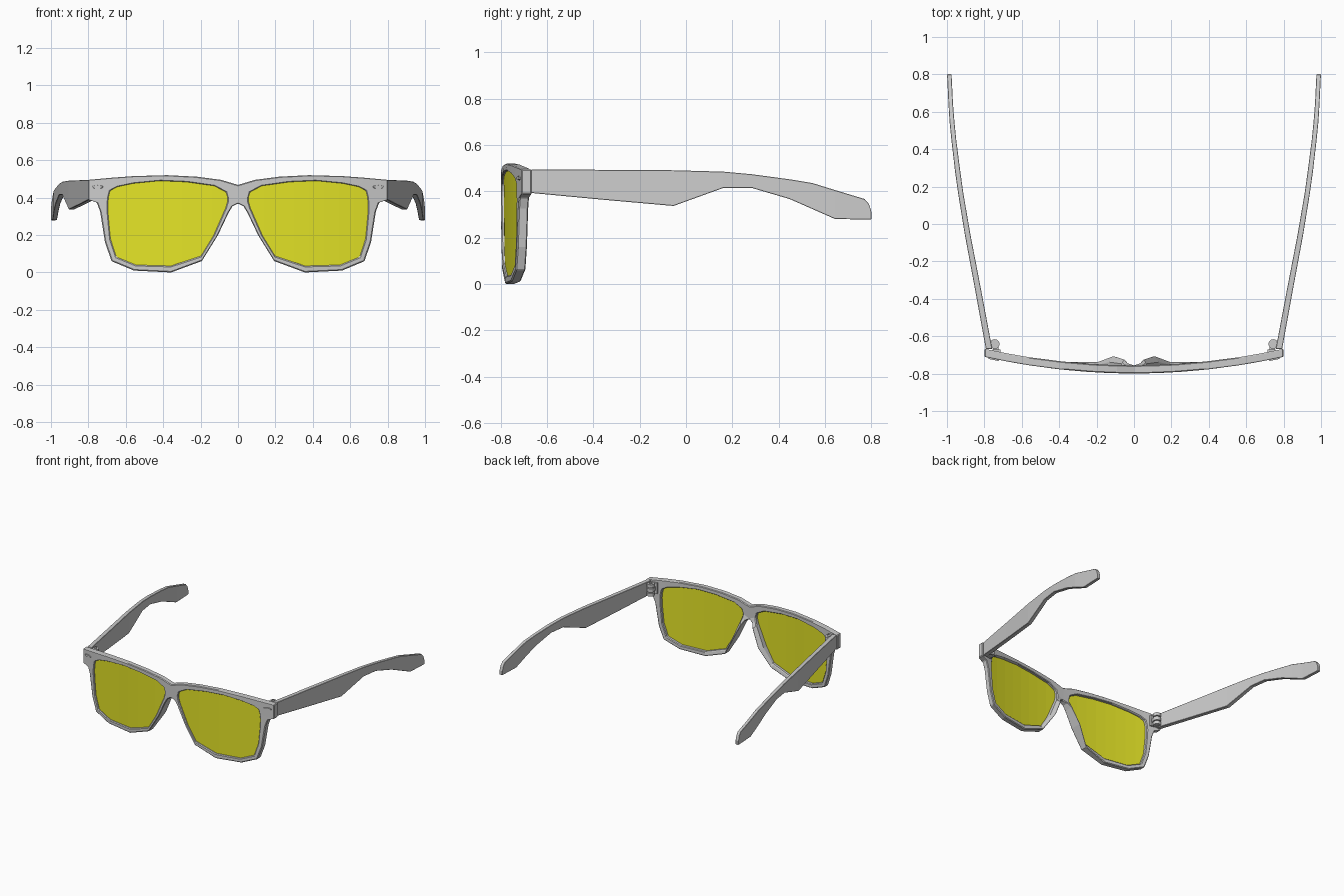
import bpy, bmesh
from math import pi
from mathutils import Matrix, Vector

if "Cube" in bpy.data.objects:
    bpy.data.objects.remove(bpy.data.objects["Cube"])


def front_y(x):
    # gentle wrap of the frame front
    return -0.799 + 0.089 * (x / 0.8) ** 2


def finish(name, bm, color=None, bevel=0):
    bmesh.ops.recalc_face_normals(bm, faces=bm.faces)
    me = bpy.data.meshes.new(name)
    bm.to_mesh(me)
    bm.free()
    ob = bpy.data.objects.new(name, me)
    bpy.context.collection.objects.link(ob)
    m = ob.modifiers.new("mirror", 'MIRROR')
    m.use_clip = True
    if bevel:
        b = ob.modifiers.new("bevel", 'BEVEL')
        b.width, b.segments, b.limit_method = bevel, 1, 'ANGLE'
        b.angle_limit = 0.8
    if color:
        mat = bpy.data.materials.new(name)
        mat.diffuse_color = color
        mat.use_nodes = True
        mat.node_tree.nodes["Principled BSDF"].inputs["Base Color"].default_value = mat.diffuse_color
        me.materials.append(mat)
    return ob


def box(bm, x0, x1, y0, y1, z0, z1):
    c = Vector(((x0 + x1) / 2, (y0 + y1) / 2, (z0 + z1) / 2))
    s = Matrix.Diagonal((x1 - x0, y1 - y0, z1 - z0, 1))
    bmesh.ops.create_cube(bm, size=1, matrix=Matrix.Translation(c) @ s)


# rim outline and matching lens opening, half side (x, z)
OUTER = [(0, .468), (.09, .495), (.22, .512), (.38, .52), (.56, .515), (.68, .506),
         (.8, .495), (.8, .388), (.755, .374), (.737, .325), (.711, .16), (.676, .06),
         (.556, .01), (.358, .0), (.193, .061), (.107, .2), (.05, .32), (.03, .353), (0, .368)]
INNER = [(.064, .43), (.128, .463), (.278, .484), (.42, .49), (.56, .476), (.645, .458),
         (.684, .437), (.692, .405), (.696, .365), (.694, .31), (.682, .18), (.65, .083),
         (.545, .04), (.358, .035), (.198, .088), (.132, .195), (.066, .345), (.056, .38), (.055, .4)]
# nose pad bulge at the back: index -> extra depth (outer, inner)
PAD = {14: (.015, .0), 15: (.052, .015), 16: (.035, .008), 17: (.012, 0)}

# frame front
bm = bmesh.new()
rings = []
for k, pts in enumerate((OUTER, INNER)):
    for back in (0, 1):
        rings.append([bm.verts.new((x, front_y(x) + back * (.043 + PAD.get(i, (0, 0))[k]), z))
                      for i, (x, z) in enumerate(pts)])
of, ob_, nf, nb = rings
n = len(OUTER)
for i in range(n - 1):
    j = i + 1
    bm.faces.new((of[i], of[j], nf[j], nf[i]))
    bm.faces.new((ob_[i], ob_[j], nb[j], nb[i]))
    bm.faces.new((of[i], of[j], ob_[j], ob_[i]))
    bm.faces.new((nf[i], nf[j], nb[j], nb[i]))
for a, b in ((of, nf), (ob_, nb)):
    bm.faces.new((a[0], a[-1], b[-1], b[0]))
bm.faces.new((nf[0], nf[-1], nb[-1], nb[0]))
finish("frame_front", bm, bevel=.005)

# lenses, cut into strips so they follow the wrap
bm = bmesh.new()
cx, cz = .39, .27
bm.faces.new([bm.verts.new((cx + (x - cx) * 1.015, 0, cz + (z - cz) * 1.015)) for x, z in INNER])
for i in range(1, 8):
    bmesh.ops.bisect_plane(bm, geom=bm.verts[:] + bm.edges[:] + bm.faces[:],
                           plane_co=(.06 + i * .08, 0, 0), plane_no=(1, 0, 0))
for v in bm.verts:
    v.co.y = front_y(v.co.x) + .012
ext = bmesh.ops.extrude_face_region(bm, geom=bm.faces[:], use_keep_orig=True)
for v in ext["geom"]:
    if isinstance(v, bmesh.types.BMVert):
        v.co.y += .01
finish("lens", bm, color=(.78, .78, .02, 1))

# temple arms: (y, x centre, z bottom, z top, half thickness)
ARM = [(-.668, .775, .393, .495, .017), (-.36, .832, .364, .493, .016),
       (-.054, .890, .337, .491, .015), (.162, .926, .415, .485, .014),
       (.283, .943, .415, .474, .014), (.447, .963, .367, .452, .013),
       (.545, .973, .324, .436, .013), (.645, .980, .28, .405, .012),
       (.771, .986, .279, .367, .012), (.79, .987, .279, .345, .012), (.801, .988, .279, .31, .012)]
bm = bmesh.new()
loops = [[bm.verts.new(p) for p in ((x - h, y, a), (x + h, y, a), (x + h, y, b), (x - h, y, b))]
         for y, x, a, b, h in ARM]
for p, q in zip(loops, loops[1:]):
    for k in range(4):
        m = (k + 1) % 4
        bm.faces.new((p[k], p[m], q[m], q[k]))
bm.faces.new(loops[0])
bm.faces.new(loops[-1])
finish("temple_arm", bm, bevel=.002)

# hinges: three knuckles, a pin, and leaves to frame and arm
bm = bmesh.new()
HX, HY = .745, -.642
for z, r, d in ((.408, .026, .024), (.441, .026, .028), (.474, .026, .024), (.441, .011, .1)):
    bmesh.ops.create_cone(bm, cap_ends=True, segments=14, radius1=r, radius2=r, depth=d,
                          matrix=Matrix.Translation((HX, HY, z)))
box(bm, .725, .75, -.69, HY, .427, .455)
for z in (.408, .474):
    box(bm, HX, .775, HY - .008, HY + .018, z - .012, z + .012)
box(bm, .715, .757, -.69, -.672, .4, .482)
finish("hinge", bm)

# small oval rivets on the front corners
bm = bmesh.new()
bmesh.ops.create_cone(bm, cap_ends=True, segments=10, radius1=.034, radius2=.028, depth=.012,
                      matrix=Matrix.Translation((.75, front_y(.75), .457))
                      @ Matrix.Rotation(.2, 4, 'Z') @ Matrix.Diagonal((1, 1, .3, 1))
                      @ Matrix.Rotation(pi / 2, 4, 'X'))
finish("rivet", bm)
